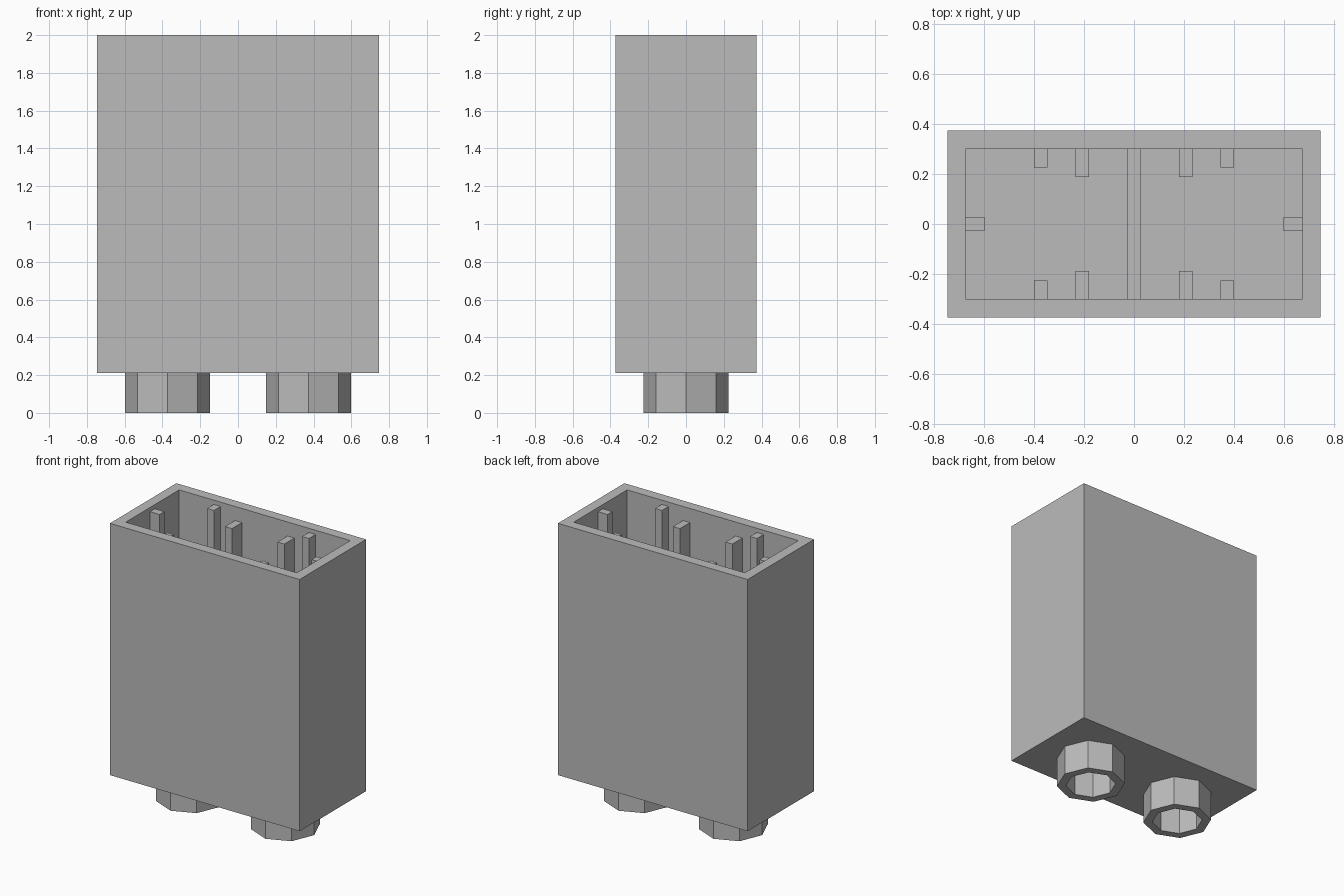
import bpy
import bmesh
from mathutils import Matrix, Vector

cube = bpy.data.objects.get("Cube")
if cube:
    bpy.data.objects.remove(cube, do_unlink=True)

grey = bpy.data.materials.new("plain grey")
grey.use_nodes = True
grey.diffuse_color = (0.5, 0.5, 0.5, 1)
grey.node_tree.nodes["Principled BSDF"].inputs["Base Color"].default_value = grey.diffuse_color

BASE, TOP, FLOOR = 0.21, 2.0, 0.36
HALF_X, HALF_Y, WALL = 0.746, 0.373, 0.073
IN_X, IN_Y = HALF_X - WALL, HALF_Y - WALL
RIB = 0.027  # half thickness of every rib


def finish(bm, name):
    bmesh.ops.recalc_face_normals(bm, faces=bm.faces)
    mesh = bpy.data.meshes.new(name)
    bm.to_mesh(mesh)
    bm.free()
    mesh.materials.append(grey)
    obj = bpy.data.objects.new(name, mesh)
    bpy.context.collection.objects.link(obj)
    return obj


def add_box(bm, low, high):
    low, high = Vector(low), Vector(high)
    size = Matrix.Diagonal((high - low).to_4d())
    size[3][3] = 1
    bmesh.ops.create_cube(bm, size=1, matrix=Matrix.Translation((low + high) / 2) @ size)


def box(name, low, high):
    bm = bmesh.new()
    add_box(bm, low, high)
    return finish(bm, name)


# Open-topped shell: inset the top and push it down to the floor
bm = bmesh.new()
add_box(bm, (-HALF_X, -HALF_Y, BASE), (HALF_X, HALF_Y, TOP))
bm.normal_update()
top = max(bm.faces, key=lambda f: f.calc_center_median().z)
bmesh.ops.inset_region(bm, faces=[top], thickness=WALL, use_even_offset=True)
pushed = bmesh.ops.extrude_discrete_faces(bm, faces=[top])["faces"][0]
for v in pushed.verts:
    v.co.z = FLOOR
finish(bm, "shell")

# Ribs on the long walls, mirrored about both axes
for sx, side in ((-1, "right"), (1, "left")):
    for sy, end in ((-1, "front"), (1, "back")):
        for kind, x, depth, height in (("outer", 0.373, 0.075, 1.97),
                                       ("inner", 0.206, 0.112, 1.90)):
            ys = sorted((sy * IN_Y, sy * (IN_Y - depth)))
            box(f"{kind}_rib_{end}_{side}",
                (sx * x - RIB, ys[0], FLOOR), (sx * x + RIB, ys[1], height))
    # Rib on the short wall
    xs = sorted((sx * IN_X, sx * (IN_X - 0.075)))
    box(f"end_rib_{side}", (xs[0], -RIB, FLOOR), (xs[1], RIB, 1.97))

    # Hollow eight-sided stud under the shell
    bm = bmesh.new()
    place = Matrix.Translation((sx * 0.373, 0, 0))
    rings = []
    for radius, z in ((0.165, BASE), (0.165, 0), (0.225, 0), (0.225, BASE)):
        rings.append(bmesh.ops.create_circle(
            bm, segments=8, radius=radius,
            matrix=place @ Matrix.Translation((0, 0, z)))["verts"])
    for a, b in zip(rings, rings[1:]):
        for i in range(8):
            j = (i + 1) % 8
            bm.faces.new((a[i], a[j], b[j], b[i]))
    # Close the ring against the shell so normals are consistent
    for i in range(8):
        j = (i + 1) % 8
        bm.faces.new((rings[3][i], rings[3][j], rings[0][j], rings[0][i]))
    finish(bm, f"stud_{side}")

# Low wall across the middle
box("centre_wall", (-RIB, -IN_Y, FLOOR), (RIB, IN_Y, 1.4))
